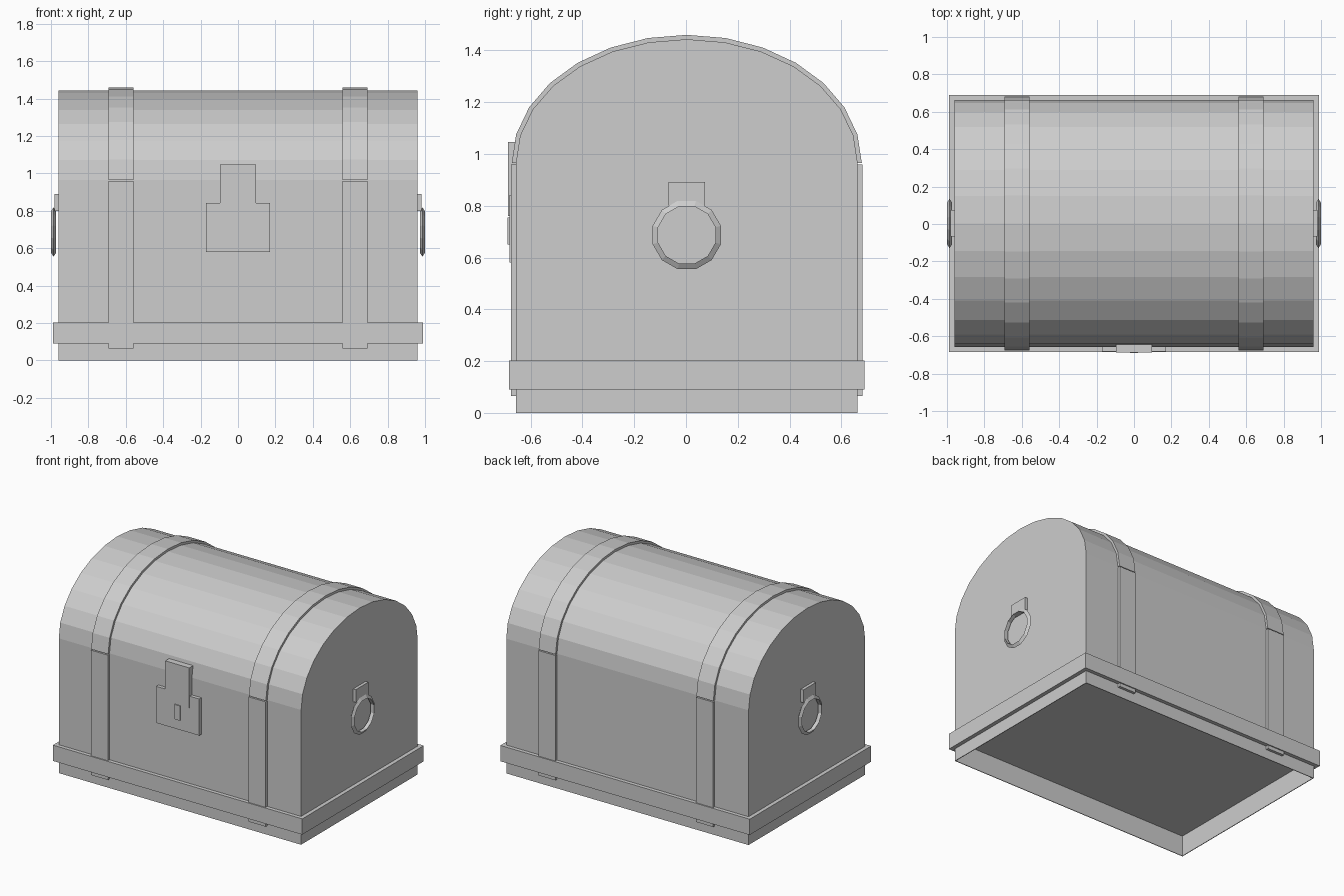
import bpy
import bmesh
from math import sin, cos, pi

cube = bpy.data.objects.get("Cube")
if cube:
    bpy.data.objects.remove(cube, do_unlink=True)

grey = bpy.data.materials.new("plain_grey")
grey.use_nodes = True
grey.diffuse_color = (0.61, 0.61, 0.61, 1)
grey.node_tree.nodes["Principled BSDF"].inputs["Base Color"].default_value = (0.61, 0.61, 0.61, 1)

SPRING = 0.965   # height where the curved lid begins
LID_SIDES = 14   # flat facets across the lid
SHIFT_Y = 0.003  # the lock sticks out in front, so the chest sits slightly back


def add_object(name, bm):
    bmesh.ops.recalc_face_normals(bm, faces=bm.faces)
    mesh = bpy.data.meshes.new(name)
    bm.to_mesh(mesh)
    bm.free()
    mesh.materials.append(grey)
    obj = bpy.data.objects.new(name, mesh)
    obj.location.y = SHIFT_Y
    bpy.context.collection.objects.link(obj)
    return obj


def box(name, x, y, z, open_ends=False):
    """Box given by its (low, high) range on each axis."""
    bm = bmesh.new()
    bmesh.ops.create_cube(bm, size=1)
    for v in bm.verts:
        for axis, (low, high) in enumerate((x, y, z)):
            v.co[axis] = high if v.co[axis] > 0 else low
    if open_ends:
        bm.normal_update()
        ends = [f for f in bm.faces if abs(f.normal.z) > 0.5]
        bmesh.ops.delete(bm, geom=ends, context="FACES_ONLY")
    return add_object(name, bm)


def profile_solid(points, x0, x1):
    """Closed (y, z) profile extruded along x."""
    bm = bmesh.new()
    face = bm.faces.new([bm.verts.new((x0, y, z)) for y, z in points])
    moved = bmesh.ops.extrude_face_region(bm, geom=[face], use_keep_orig=True)["geom"]
    verts = [g for g in moved if isinstance(g, bmesh.types.BMVert)]
    bmesh.ops.translate(bm, verts=verts, vec=(x1 - x0, 0, 0))
    bmesh.ops.recalc_face_normals(bm, faces=bm.faces)
    return bm


def recess_bottom(bm, wall, depth):
    """Hollow the underside, leaving a thin rim."""
    bottom = [f for f in bm.faces if f.normal.z < -0.9]
    bmesh.ops.inset_region(bm, faces=bottom, thickness=wall, use_even_offset=True)
    moved = bmesh.ops.extrude_face_region(bm, geom=bottom)["geom"]
    verts = [g for g in moved if isinstance(g, bmesh.types.BMVert)]
    bmesh.ops.translate(bm, verts=verts, vec=(0, 0, depth))
    old = [f for f in bottom if f.is_valid]
    bmesh.ops.delete(bm, geom=old, context="FACES_ONLY")


def arch(half_width, rise):
    angles = [pi * i / LID_SIDES for i in range(LID_SIDES + 1)]
    return [(half_width * cos(a), SPRING + rise * sin(a)) for a in angles]


def ring(name, x, z, outer, inner, half_depth, sides=12):
    """Ring around the x axis with a triangular section, sharp edge outward."""
    section = ((outer, 0), (inner, half_depth), (inner, -half_depth))
    bm = bmesh.new()
    loops = []
    for i in range(sides):
        a = 2 * pi * (i + 0.5) / sides
        loops.append([bm.verts.new((x + dx, r * cos(a), z + r * sin(a))) for r, dx in section])
    for i in range(sides):
        here, after = loops[i], loops[(i + 1) % sides]
        for k in range(3):
            n = (k + 1) % 3
            bm.faces.new((here[k], here[n], after[n], after[k]))
    return add_object(name, bm)


# Chest body with rounded lid and a recessed floor underneath
body = profile_solid([(-0.66, 0), (0.66, 0)] + arch(0.66, 0.478), -0.96, 0.96)
recess_bottom(body, 0.005, 0.147)
add_object("chest_body", body)

# Frame around the base
band = box("base_band", (-0.988, 0.988), (-0.687, 0.687), (0.09, 0.203), open_ends=True)
frame = band.modifiers.new("frame", "SOLIDIFY")
frame.thickness = 0.029
frame.offset = -1
frame.use_even_offset = True

# Straps and side handles, one of each per side
for side, s in (("left", 1), ("right", -1)):
    x0, x1 = sorted((s * 0.558, s * 0.692))
    lid_strap = arch(0.676, 0.495) + arch(0.65, 0.468)[::-1]
    add_object(side + "_lid_strap", profile_solid(lid_strap, x0, x1))
    for end, e in (("front", -1), ("back", 1)):
        box(f"{side}_{end}_strap", (x0, x1), sorted((e * 0.657, e * 0.679)), (0.065, 0.959))
    box(side + "_handle_mount", sorted((s * 0.95, s * 0.981)), (-0.071, 0.071), (0.8, 0.891))
    ring(side + "_handle_ring", s * 0.986, 0.687, 0.1365, 0.1145, 0.014)

# Lock on the front
box("lock_plate", (-0.17, 0.17), (-0.685, -0.65), (0.58, 0.842))
box("lock_hasp", (-0.095, 0.095), (-0.691, -0.64), (0.76, 1.047))
box("keyhole_plate", (-0.022, 0.022), (-0.693, -0.67), (0.65, 0.755))
